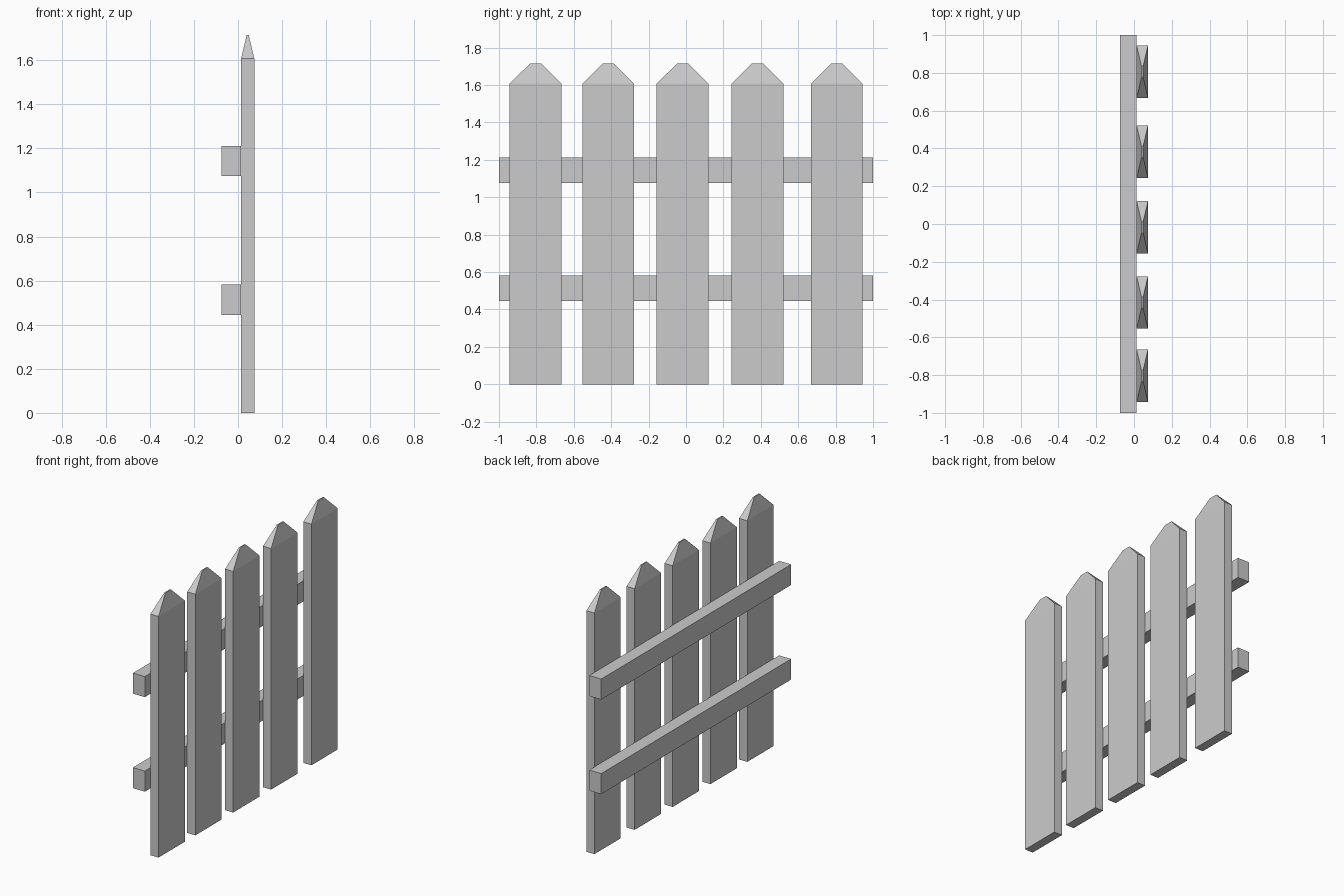
import bpy
import bmesh

if "Cube" in bpy.data.objects:
    bpy.data.objects.remove(bpy.data.objects["Cube"])


def prism(name, rings):
    """Solid from stacked rectangles: (centre x, centre y, z, size x, size y)."""
    bm = bmesh.new()
    loops = []
    for cx, cy, z, sx, sy in rings:
        loops.append([bm.verts.new((cx + i * sx / 2, cy + j * sy / 2, z))
                      for i, j in ((-1, -1), (1, -1), (1, 1), (-1, 1))])
    bm.faces.new(loops[0][::-1])
    bm.faces.new(loops[-1])
    for a, b in zip(loops, loops[1:]):
        for k in range(4):
            n = (k + 1) % 4
            bm.faces.new((a[k], a[n], b[n], b[k]))
    mesh = bpy.data.meshes.new(name)
    bm.to_mesh(mesh)
    bm.free()
    obj = bpy.data.objects.new(name, mesh)
    bpy.context.collection.objects.link(obj)
    return obj


# Pickets: flat boards with tapered, blunt tips, slightly uneven spacing
PICKET_X = 0.044
for i, y in enumerate((-0.804, -0.416, -0.018, 0.382, 0.806), 1):
    prism(f"picket_{i}", [
        (PICKET_X, y, 0.0, 0.06, 0.277),
        (PICKET_X, y, 1.607, 0.06, 0.277),
        (PICKET_X, y, 1.715, 0.009, 0.06),
    ])

# Horizontal rails behind the pickets
for name, z0, z1 in (("lower_rail", 0.445, 0.582), ("upper_rail", 1.075, 1.212)):
    prism(name, [(-0.031, 0, z0, 0.088, 2.0), (-0.031, 0, z1, 0.088, 2.0)])
